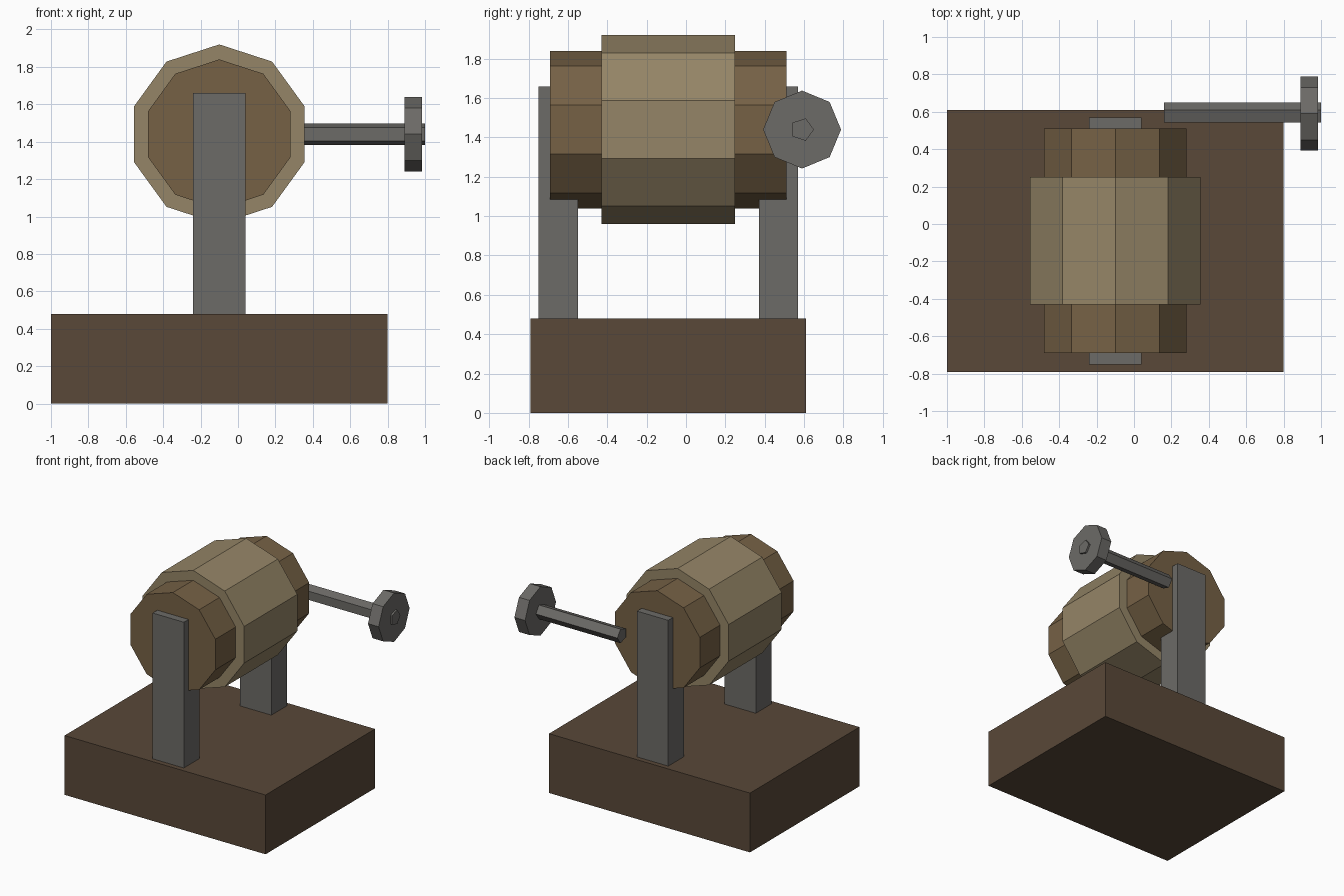
import bpy, bmesh, math
from mathutils import Vector

if "Cube" in bpy.data.objects:
    bpy.data.objects.remove(bpy.data.objects["Cube"])


def material(name, rgb):
    m = bpy.data.materials.new(name)
    m.diffuse_color = (*rgb, 1)
    m.use_nodes = True
    m.node_tree.nodes["Principled BSDF"].inputs["Base Color"].default_value = m.diffuse_color
    return m


DARK_WOOD = material("dark_wood", (0.10, 0.065, 0.04))
BROWN_WOOD = material("brown_wood", (0.18, 0.12, 0.06))
TAN_WOOD = material("tan_wood", (0.30, 0.235, 0.135))
METAL = material("metal", (0.15, 0.145, 0.135))


def finish(name, bm, mat):
    bmesh.ops.recalc_face_normals(bm, faces=bm.faces)
    me = bpy.data.meshes.new(name)
    bm.to_mesh(me)
    bm.free()
    me.materials.append(mat)
    ob = bpy.data.objects.new(name, me)
    bpy.context.collection.objects.link(ob)
    return ob


def box(name, lo, hi, mat):
    lo, hi = Vector(lo), Vector(hi)
    bm = bmesh.new()
    bmesh.ops.create_cube(bm, size=1)
    bmesh.ops.scale(bm, vec=hi - lo, verts=bm.verts)
    bmesh.ops.translate(bm, vec=(lo + hi) / 2, verts=bm.verts)
    return finish(name, bm, mat)


def prism(name, axis, centre, radius, sides, start, end, mat, turn=0.0):
    """Regular prism along x or y; centre is (other horizontal axis, z)."""
    bm = bmesh.new()
    ring = []
    for i in range(sides):
        a = turn + math.tau * i / sides
        u, z = centre[0] + radius * math.cos(a), centre[1] + radius * math.sin(a)
        ring.append(bm.verts.new((start, u, z) if axis == "x" else (u, start, z)))
    cap = bm.faces.new(ring)
    ext = bmesh.ops.extrude_face_region(bm, geom=[cap], use_keep_orig=True)
    top = [g for g in ext["geom"] if isinstance(g, bmesh.types.BMVert)]
    length = end - start
    bmesh.ops.translate(bm, verts=top,
                        vec=(length, 0, 0) if axis == "x" else (0, length, 0))
    return finish(name, bm, mat)


# Base block
box("base", (-1.0, -0.79, 0), (0.8, 0.61, 0.48), DARK_WOOD)

# Upright supports at both ends of the drum
for label, y in (("front", -0.65), ("back", 0.47)):
    box(label + "_support", (-0.24, y - 0.1, 0.48), (0.04, y + 0.1, 1.66), METAL)

# Inner roller and the wide band around its middle
prism("roller", "y", (-0.1, 1.44), 0.40, 10, -0.69, 0.51, BROWN_WOOD, math.pi / 2)
prism("drum_band", "y", (-0.1, 1.44), 0.48, 10, -0.43, 0.25, TAN_WOOD, math.pi / 2)

# Crank rod and its end knob
prism("crank_rod", "x", (0.59, 1.44), 0.06, 5, 0.16, 1.0, METAL)
prism("crank_knob", "x", (0.59, 1.44), 0.198, 8, 0.89, 0.985, METAL)
